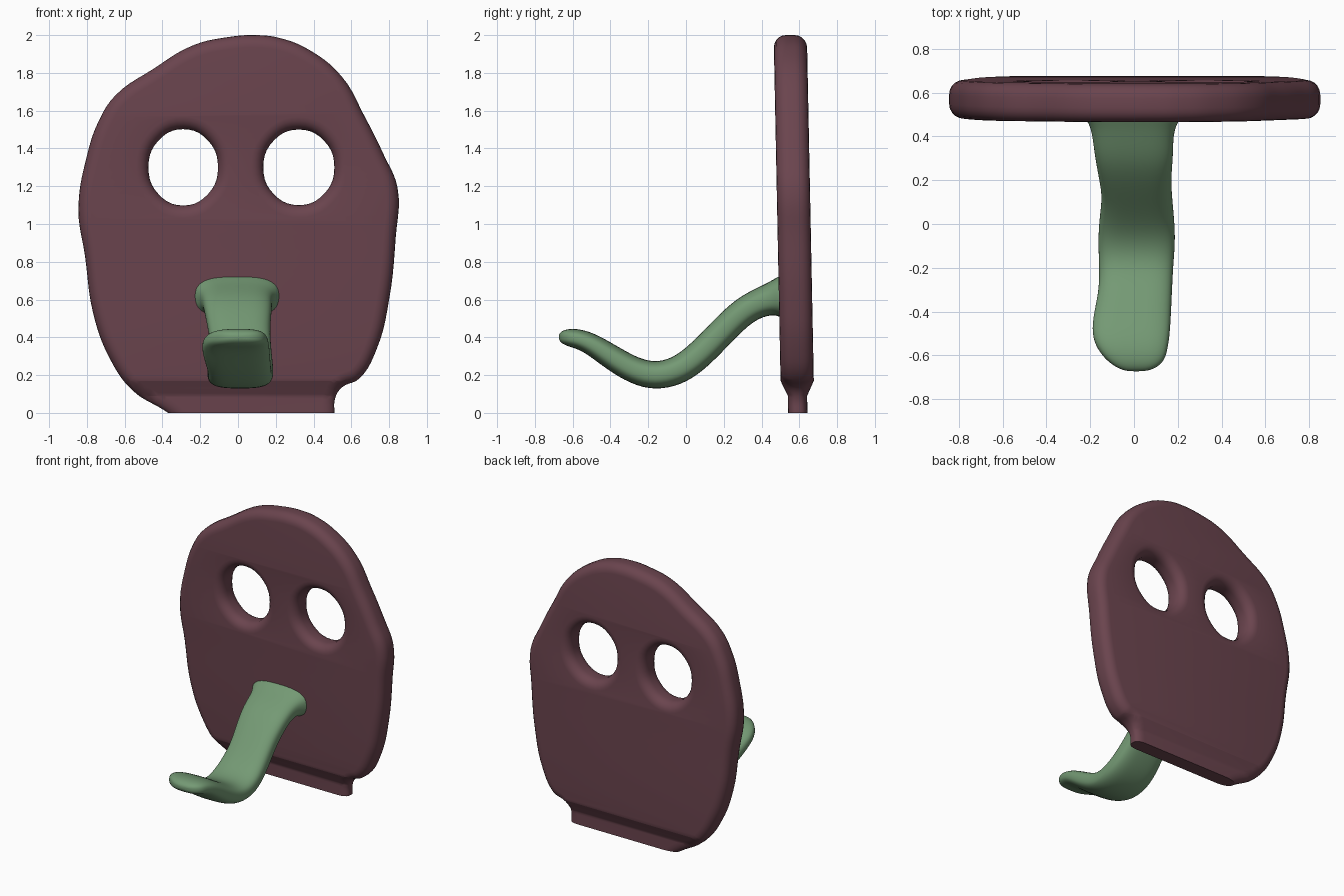
import bpy, bmesh, math
from mathutils import Vector

if "Cube" in bpy.data.objects:
    bpy.data.objects.remove(bpy.data.objects["Cube"])


def material(name, rgb):
    m = bpy.data.materials.new(name)
    m.diffuse_color = (*rgb, 1)
    m.use_nodes = True
    m.node_tree.nodes["Principled BSDF"].inputs["Base Color"].default_value = m.diffuse_color
    return m


def add_mesh(name, bm, mat, angle):
    bmesh.ops.recalc_face_normals(bm, faces=bm.faces)
    me = bpy.data.meshes.new(name)
    bm.to_mesh(me)
    bm.free()
    ob = bpy.data.objects.new(name, me)
    bpy.context.collection.objects.link(ob)
    me.materials.append(mat)
    bpy.ops.object.select_all(action='DESELECT')
    ob.select_set(True)
    bpy.context.view_layer.objects.active = ob
    bpy.ops.object.shade_smooth_by_angle(angle=math.radians(angle))
    return ob


def add_spline(curve, pts, sharp=()):
    s = curve.splines.new('BEZIER')
    s.bezier_points.add(len(pts) - 1)
    s.use_cyclic_u = True
    for i, p in enumerate(pts):
        b = s.bezier_points[i]
        b.co = (p[0], p[1], 0)
        b.handle_left_type = b.handle_right_type = 'VECTOR' if i in sharp else 'AUTO'


maroon = material("dark maroon clay", (0.145, 0.058, 0.076))
green = material("soft green clay", (0.175, 0.32, 0.175))

# Mask plate: rounded outline with two eye holes, as a bevelled filled curve
outline = [(-0.25, -0.1), (-0.37, 0.0), (-0.56, 0.12), (-0.68, 0.29), (-0.765, 0.52),
           (-0.81, 0.83), (-0.845, 1.08), (-0.80, 1.36), (-0.74, 1.54), (-0.65, 1.68),
           (-0.45, 1.82), (-0.24, 1.945), (-0.05, 1.99), (0.09, 2.0), (0.22, 1.985),
           (0.38, 1.92), (0.55, 1.78), (0.67, 1.57), (0.77, 1.37), (0.845, 1.19),
           (0.835, 0.93), (0.80, 0.60), (0.735, 0.34), (0.64, 0.18), (0.55, 0.135),
           (0.515, 0.08), (0.51, 0.0), (0.51, -0.1)]
curve = bpy.data.curves.new("plate_outline", 'CURVE')
curve.dimensions = '2D'
curve.fill_mode = 'BOTH'
curve.resolution_u = 5
curve.extrude = 0.022
curve.bevel_depth = 0.066
curve.bevel_resolution = 4
curve.offset = -0.066
add_spline(curve, outline, sharp=(0, len(outline) - 1))
for cx, rx, rz in ((-0.29, 0.184, 0.202), (0.322, 0.188, 0.20)):
    add_spline(curve, [(cx + rx * math.cos(k * math.pi / 4), 1.30 + rz * math.sin(k * math.pi / 4))
                       for k in range(8)])
helper = bpy.data.objects.new("plate_outline", curve)
bpy.context.collection.objects.link(helper)
bpy.context.view_layer.update()
flat = bpy.data.meshes.new_from_object(helper.evaluated_get(bpy.context.evaluated_depsgraph_get()))
bpy.data.objects.remove(helper)

bm = bmesh.new()
bm.from_mesh(flat)
bpy.data.meshes.remove(flat)
bmesh.ops.remove_doubles(bm, verts=bm.verts, dist=0.0005)
for v in bm.verts:
    v.co = Vector((v.co.x, -v.co.z, v.co.y))

# Flat foot: cut at the ground, thin the lowest strip, lean the plate slightly
for h in (0.17, 0.13, 0.09, 0.0):
    bmesh.ops.bisect_plane(bm, geom=bm.verts[:] + bm.edges[:] + bm.faces[:], dist=1e-5,
                           plane_co=(0, 0, h), plane_no=(0, 0, -1), clear_outer=(h == 0.0))
bmesh.ops.holes_fill(bm, edges=[e for e in bm.edges if e.is_boundary], sides=0)
for v in bm.verts:
    z = v.co.z
    thin = min(max((0.17 - z) / 0.08, 0), 1)
    v.co.y = v.co.y * (1 - 0.42 * thin) + 0.592 - 0.02 * z
add_mesh("mask_plate", bm, maroon, 45)

# Tongue: rounded-rectangle sections (y, z, half thickness, x left, x right)
sections = [(0.56, 0.615, 0.13, -0.25, 0.24), (0.505, 0.612, 0.115, -0.24, 0.23),
            (0.46, 0.605, 0.09, -0.205, 0.195), (0.40, 0.588, 0.078, -0.19, 0.18),
            (0.31, 0.545, 0.075, -0.18, 0.18), (0.21, 0.45, 0.075, -0.16, 0.17),
            (0.12, 0.355, 0.075, -0.145, 0.175), (0.02, 0.26, 0.076, -0.16, 0.185),
            (-0.08, 0.207, 0.076, -0.165, 0.19), (-0.19, 0.195, 0.075, -0.16, 0.18),
            (-0.30, 0.235, 0.07, -0.16, 0.175), (-0.41, 0.305, 0.065, -0.185, 0.17),
            (-0.50, 0.365, 0.058, -0.195, 0.165), (-0.57, 0.393, 0.053, -0.17, 0.155),
            (-0.625, 0.40, 0.047, -0.125, 0.14), (-0.66, 0.402, 0.032, -0.075, 0.10),
            (-0.674, 0.402, 0.012, -0.03, 0.05)]
SIDES = 24
bm = bmesh.new()
rings = []
for i, (y, z, t, x0, x1) in enumerate(sections):
    a, b = sections[max(i - 1, 0)], sections[min(i + 1, len(sections) - 1)]
    d = Vector((0, b[0] - a[0], b[1] - a[1])).normalized()
    up = Vector((0, d.z, -d.y))
    ring = []
    for k in range(SIDES):
        ang = 2 * math.pi * k / SIDES
        c, s = math.cos(ang), math.sin(ang)
        px = math.copysign(abs(c) ** 0.65, c) * (x1 - x0) / 2
        pt = math.copysign(abs(s) ** 0.75, s) * t
        ring.append(bm.verts.new(Vector(((x0 + x1) / 2 + px, y, z)) + up * pt))
    rings.append(ring)
for r, q in zip(rings, rings[1:]):
    for k in range(SIDES):
        n = (k + 1) % SIDES
        bm.faces.new((r[k], r[n], q[n], q[k]))
bm.faces.new(rings[0])
bm.faces.new(rings[-1])
tongue = add_mesh("tongue", bm, green, 80)
sub = tongue.modifiers.new("smooth", 'SUBSURF')
sub.levels = sub.render_levels = 2
